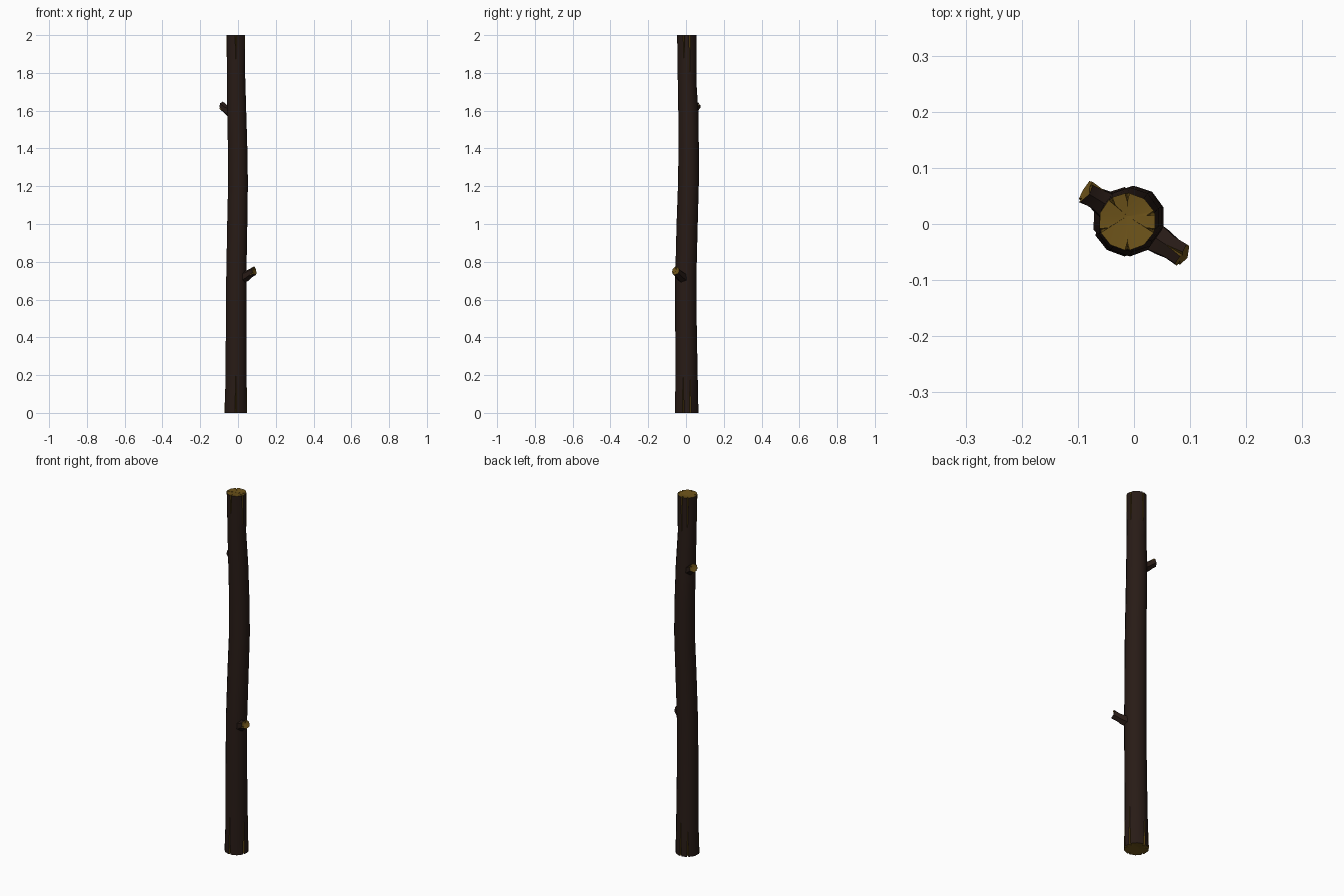
import bpy, bmesh, math, random
from mathutils import Vector

if "Cube" in bpy.data.objects:
    bpy.data.objects.remove(bpy.data.objects["Cube"])

random.seed(4)


def material(name, color):
    m = bpy.data.materials.new(name)
    m.diffuse_color = color
    m.use_nodes = True
    m.node_tree.nodes["Principled BSDF"].inputs["Base Color"].default_value = m.diffuse_color
    return m


bark = material("bark", (0.021, 0.011, 0.008, 1))
wood = material("bare_wood", (0.15, 0.085, 0.01, 1))


def log(name, rings, n, cracks, axis, gap=0.08, depth=0.28):
    """Tube through rings (x, y, z, radius, crack opening, jitter along axis)."""
    axis = Vector(axis).normalized()
    side = Vector((1, 0, 0)) if abs(axis.z) > 0.9 else Vector((0, 0, 1)).cross(axis).normalized()
    up = axis.cross(side)
    bm = bmesh.new()
    loops = []
    for x, y, z, r, opening, jitter in rings:
        loop = []
        for i in range(n):
            a = math.pi / 2 + math.tau * i / n
            shift = axis * random.uniform(-jitter, jitter)
            pts = [(a, r)]
            if i in cracks:
                pts = [(a - gap * opening, r), (a, r * (1 - depth * opening)), (a + gap * opening, r)]
            for ang, rad in pts:
                p = Vector((x, y, z)) + (side * math.cos(ang) + up * math.sin(ang)) * rad + shift
                loop.append(bm.verts.new(p))
        loops.append(loop)
    # columns that line the inside of a crack are bare wood
    inside = []
    for i in range(n):
        inside += [True, True, False] if i in cracks else [False]
    count = len(inside)
    for lo, hi in zip(loops, loops[1:]):
        for k in range(count):
            j = (k + 1) % count
            f = bm.faces.new((lo[k], lo[j], hi[j], hi[k]))
            f.material_index = int(inside[k])
    # sawn ends, fanned to a slightly sunken centre
    for loop, ring, sign in ((loops[0], rings[0], 1), (loops[-1], rings[-1], -1)):
        c = bm.verts.new(Vector(ring[:3]) + axis * sign * 0.006 + up * ring[3] * 0.2)
        for k in range(count):
            f = bm.faces.new((loop[k], loop[(k + 1) % count], c))
            f.material_index = 1
    bmesh.ops.remove_doubles(bm, verts=bm.verts, dist=0.0002)
    bmesh.ops.recalc_face_normals(bm, faces=bm.faces)
    me = bpy.data.meshes.new(name)
    bm.to_mesh(me)
    bm.free()
    me.materials.append(bark)
    me.materials.append(wood)
    ob = bpy.data.objects.new(name, me)
    bpy.context.collection.objects.link(ob)
    bpy.ops.object.select_all(action='DESELECT')
    ob.select_set(True)
    bpy.context.view_layer.objects.active = ob
    bpy.ops.object.shade_smooth_by_angle(angle=math.radians(42))
    return ob


# gently bent trunk with split ends
log("trunk", [
    (-0.012, 0.004, 0.00, 0.062, 1, 0),
    (-0.011, 0.003, 0.18, 0.059, 0, 0.06),
    (-0.010, 0.000, 0.45, 0.057, 0, 0),
    (-0.009, -0.001, 0.72, 0.056, 0, 0),
    (-0.004, 0.006, 1.00, 0.056, 0, 0),
    (0.000, 0.013, 1.22, 0.055, 0, 0),
    (-0.002, 0.014, 1.40, 0.054, 0, 0),
    (-0.007, 0.012, 1.60, 0.053, 0, 0),
    (-0.011, 0.005, 1.80, 0.050, 0, 0.05),
    (-0.012, 0.004, 2.00, 0.051, 1, 0),
], 10, {0, 1, 3, 5, 7, 8}, (0, 0, 1))

# two broken branch stubs
log("lower_stub", [
    (0.005, -0.004, 0.705, 0.032, 0, 0),
    (0.045, -0.029, 0.725, 0.028, 0, 0),
    (0.065, -0.042, 0.738, 0.023, 0, 0),
    (0.088, -0.056, 0.752, 0.023, 1, 0.006),
], 6, {0, 2}, (0.83, -0.53, 0.45), 0.2, 0.4)
log("upper_stub", [
    (-0.010, 0.010, 1.578, 0.032, 0, 0),
    (-0.047, 0.033, 1.598, 0.028, 0, 0),
    (-0.066, 0.045, 1.610, 0.022, 0, 0),
    (-0.086, 0.057, 1.626, 0.023, 1, 0.006),
], 6, {1, 4}, (-0.83, 0.53, 0.5), 0.2, 0.4)
